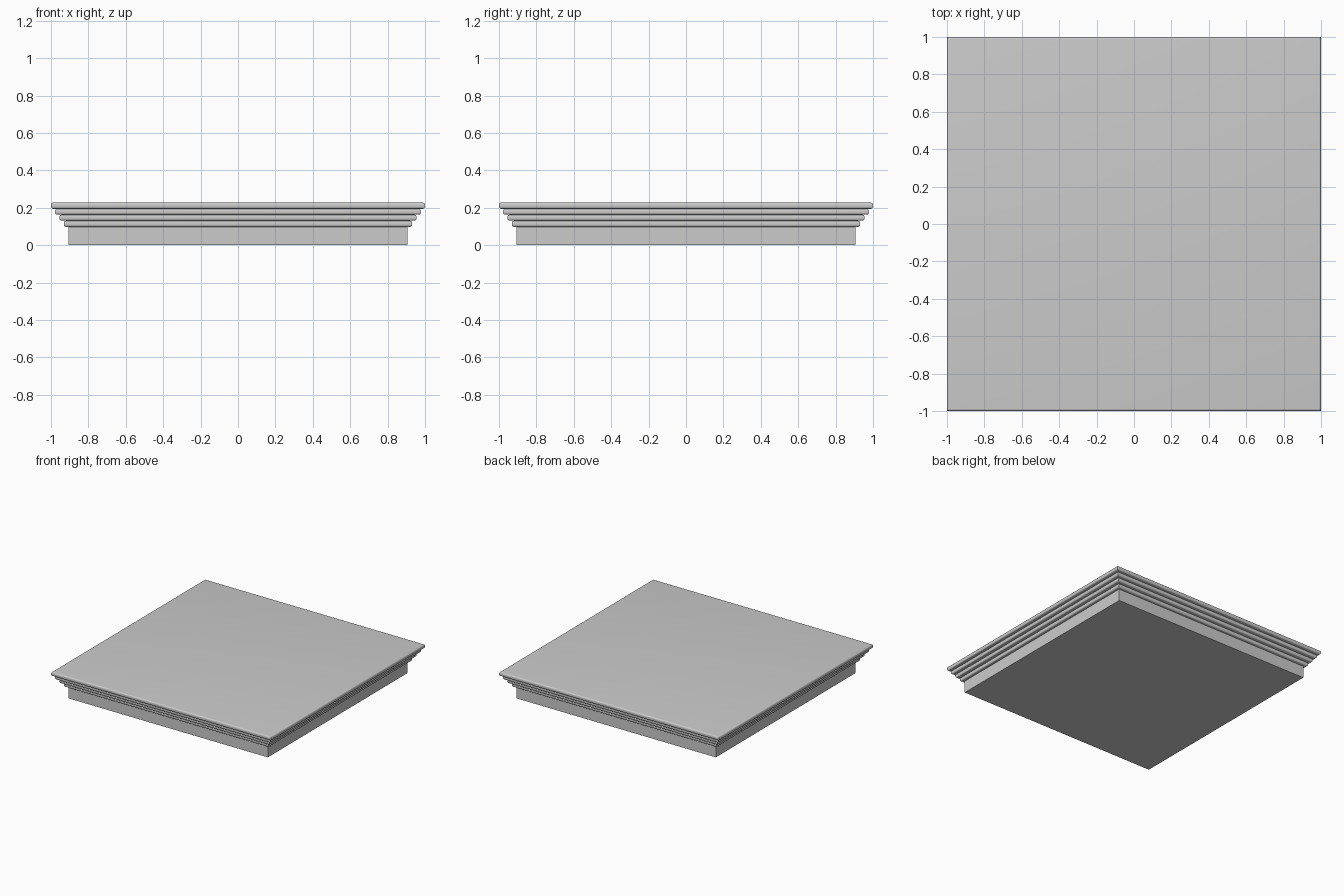
import bpy, bmesh, math

if "Cube" in bpy.data.objects:
    bpy.data.objects.remove(bpy.data.objects["Cube"])


def square_loft(name, profile):
    """Stack square rings from (half_width, z) pairs and cap both ends."""
    bm = bmesh.new()
    rings = [[bm.verts.new((sx * h, sy * h, z))
              for sx, sy in ((-1, -1), (1, -1), (1, 1), (-1, 1))]
             for h, z in profile]
    for a, b in zip(rings, rings[1:]):
        for i in range(4):
            j = (i + 1) % 4
            bm.faces.new((a[i], a[j], b[j], b[i]))
    bm.faces.new(rings[0][::-1])
    bm.faces.new(rings[-1])
    mesh = bpy.data.meshes.new(name)
    bm.to_mesh(mesh)
    bm.free()
    obj = bpy.data.objects.new(name, mesh)
    bpy.context.collection.objects.link(obj)
    return obj


def rounded_edge(half, z0, z1, r, steps=5):
    """Slab profile with rounded lower and upper edges, mitred corners."""
    pts = []
    for zc, start in ((z0 + r, -90), (z1 - r, 0)):
        for k in range(steps + 1):
            a = math.radians(start + 90 * k / steps)
            pts.append((half - r + r * math.cos(a), zc + r * math.sin(a)))
    return pts


# Plain square base block
square_loft("base_block", [(0.905, 0.0), (0.905, 0.10)])

# Stepped mouldings, widening upward to the top slab
layers = [("lower_moulding", 0.931, 0.098, 0.131),
          ("middle_moulding", 0.955, 0.131, 0.163),
          ("upper_moulding", 0.978, 0.163, 0.195),
          ("top_slab", 1.0, 0.195, 0.228)]
for name, half, z0, z1 in layers:
    obj = square_loft(name, rounded_edge(half, z0, z1, 0.012))
    bpy.ops.object.select_all(action='DESELECT')
    obj.select_set(True)
    bpy.context.view_layer.objects.active = obj
    bpy.ops.object.shade_smooth_by_angle(angle=math.radians(30))
